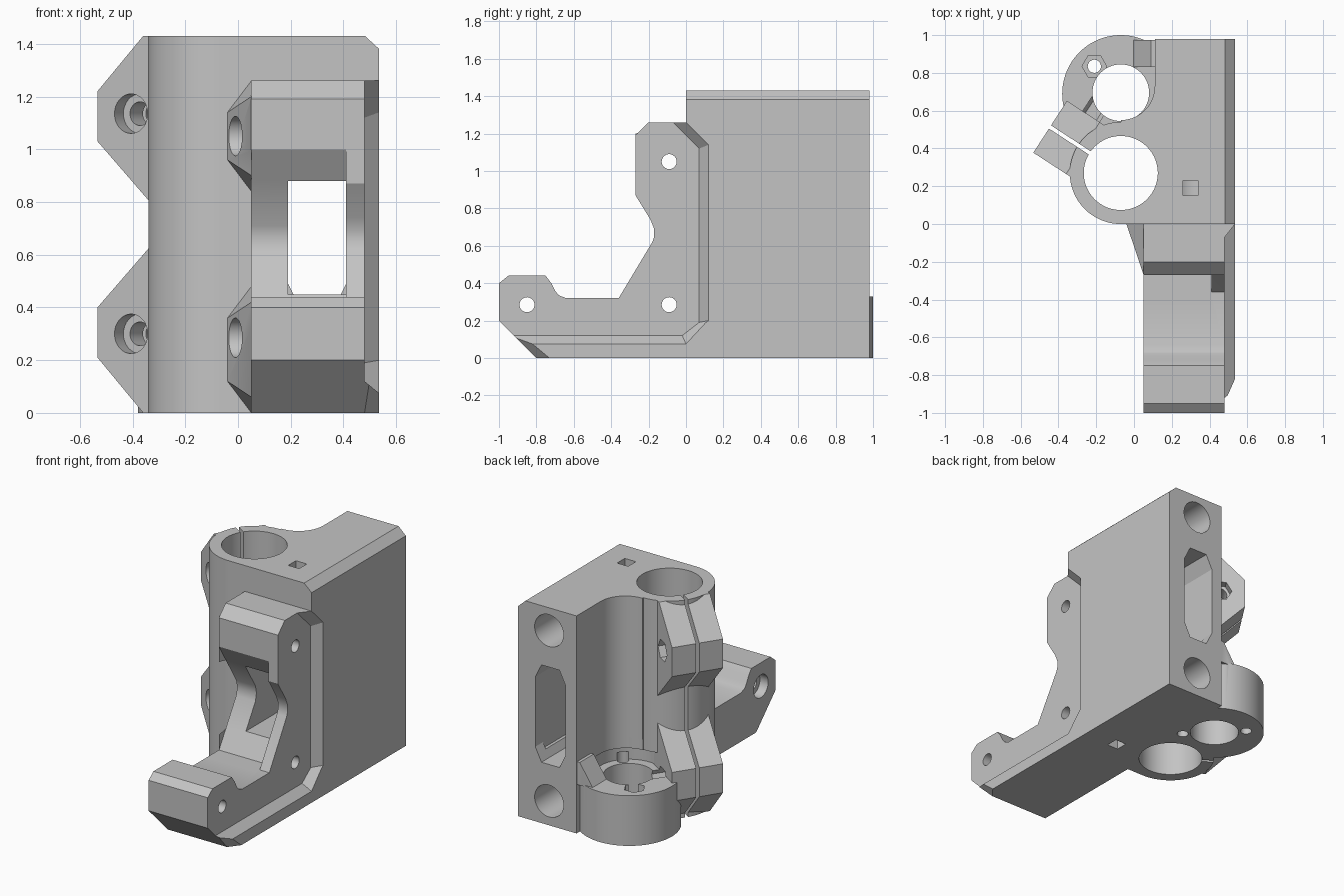
import bpy, bmesh, math
from mathutils import Vector

cube = bpy.data.objects.get("Cube")
if cube:
    bpy.data.objects.remove(cube, do_unlink=True)

grey = bpy.data.materials.new("plain grey")
grey.use_nodes = True
grey.diffuse_color = (0.55, 0.55, 0.55, 1)
grey.node_tree.nodes["Principled BSDF"].inputs["Base Color"].default_value = (0.55, 0.55, 0.55, 1)


def make(name, bm):
    bmesh.ops.recalc_face_normals(bm, faces=bm.faces)
    me = bpy.data.meshes.new(name)
    bm.to_mesh(me)
    bm.free()
    ob = bpy.data.objects.new(name, me)
    bpy.context.collection.objects.link(ob)
    me.materials.append(grey)
    return ob


def loft(name, ring_a, ring_b):
    """Solid between two matching rings of points."""
    bm = bmesh.new()
    a = [bm.verts.new(p) for p in ring_a]
    b = [bm.verts.new(p) for p in ring_b]
    bm.faces.new(a)
    bm.faces.new(b)
    for i in range(len(a)):
        j = (i + 1) % len(a)
        bm.faces.new((a[i], a[j], b[j], b[i]))
    return make(name, bm)


def prism(name, pts, axis, lo, hi):
    """Extrude a 2D outline along x, y or z."""
    place = {"x": lambda p, t: (t, p[0], p[1]),
             "y": lambda p, t: (p[0], t, p[1]),
             "z": lambda p, t: (p[0], p[1], t)}[axis]
    return loft(name, [place(p, lo) for p in pts], [place(p, hi) for p in pts])


def box(name, x0, x1, y0, y1, z0, z1):
    return prism(name, [(x0, y0), (x1, y0), (x1, y1), (x0, y1)], "z", z0, z1)


def rod(name, p0, p1, r, n=48):
    """Cylinder, or hexagon with n=6, between two points."""
    p0, p1 = Vector(p0), Vector(p1)
    q = (p1 - p0).to_track_quat("Z", "Y")
    ring = [q @ Vector((r * math.cos(2 * math.pi * i / n), r * math.sin(2 * math.pi * i / n), 0))
            for i in range(n)]
    return loft(name, [p0 + v for v in ring], [p1 + v for v in ring])


def hull(name, pts):
    bm = bmesh.new()
    for p in pts:
        bm.verts.new(p)
    bmesh.ops.convex_hull(bm, input=bm.verts)
    return make(name, bm)


def combine(target, other, operation):
    """Apply a boolean and discard the helper."""
    other.hide_render = True
    mod = target.modifiers.new("bool", "BOOLEAN")
    mod.operation, mod.solver, mod.object = operation, "EXACT", other
    bpy.context.view_layer.update()
    me = bpy.data.meshes.new_from_object(
        target.evaluated_get(bpy.context.evaluated_depsgraph_get()))
    target.modifiers.clear()
    target.data = me
    bpy.data.objects.remove(other, do_unlink=True)


def add(ob):
    combine(bracket, ob, "UNION")


def cut(ob):
    combine(bracket, ob, "DIFFERENCE")


# Clamp frame: u runs outward from the smooth rod, v runs across the slit
ROD = Vector((-0.07, 0.27, 0))
ANG = math.radians(147)
U = Vector((math.cos(ANG), math.sin(ANG), 0))
V = Vector((math.sin(ANG), -math.cos(ANG), 0))


def clamp(u, v, z):
    return ROD + U * u + V * v + Vector((0, 0, z))


# Main block and round rod sleeve as one plan outline, then the top bevel
sleeve = [(-0.07 + 0.27 * math.cos(math.radians(a)), 0.27 + 0.27 * math.sin(math.radians(a)))
          for a in range(90, 271, 4)]
bracket = prism("bearing_bracket", sleeve + [(-0.07, 0), (0.535, 0), (0.535, 0.98), (-0.07, 0.98)],
                "z", 0, 1.43)
cut(prism("top_bevel", [(0.585, 1.335), (0.465, 1.445), (0.6, 1.5)], "y", -0.2, 1.2))

# Clearance for the lead screw
cut(rod("screw_clearance", (-0.07, 0.73, -0.1), (-0.07, 0.73, 1.6), 0.18, 64))
cut(box("screw_opening", -0.3, 0.11, 0.73, 1.2, -0.1, 1.6))
cut(rod("nut_clearance", (-0.07, 0.69, 0.33), (-0.07, 0.69, 0.43), 0.205, 64))

# Rod bore through the plain sleeve
cut(rod("rod_bore", (-0.07, 0.27, -0.1), (-0.07, 0.27, 1.6), 0.195, 96))

# Lead nut flange, kept clear of the rod, with a sloped foot against the block
flange = rod("nut_flange", (-0.07, 0.69, 0), (-0.07, 0.69, 0.33), 0.31, 96)
combine(flange, rod("rod_gap", (-0.07, 0.27, -0.1), (-0.07, 0.27, 1.6), 0.23, 96), "DIFFERENCE")
add(flange)
add(hull("flange_foot", [(x, y, z) for y in (0.83, 0.975)
                         for x, z in ((-0.01, 0.32), (0.12, 0.32), (0.12, 0.47), (0.09, 0.47))]))

# Two clamp lugs, rooted inside the sleeve wall
LUG = [(0.15, 0), (0.24, 0), (0.447, 0.21), (0.447, 0.40), (0.22, 0.62), (0.15, 0.69)]
for name, outline in (("lower_lug", LUG), ("upper_lug", [(u, 1.43 - z) for u, z in LUG])):
    lug = loft(name, [clamp(u, -0.162, z) for u, z in outline],
               [clamp(u, 0.165, z) for u, z in outline])
    combine(lug, rod("rod_gap", (-0.07, 0.27, -0.1), (-0.07, 0.27, 1.6), 0.23, 96), "DIFFERENCE")
    add(lug)

# Belt arm with a deeper notch behind its side wall
arm = prism("belt_arm", [(-1, 0.20), (-0.8, 0), (0.1, 0), (0.1, 1.26), (-0.2, 1.26), (-0.27, 1.19),
                         (-0.27, 0.87), (-0.19, 0.74), (-0.17, 0.69), (-0.17, 0.65), (-0.18, 0.62),
                         (-0.36, 0.32), (-0.64, 0.32), (-0.68, 0.335), (-0.70, 0.36), (-0.72, 0.40),
                         (-0.75, 0.44), (-0.95, 0.44), (-1, 0.40)], "x", 0.05, 0.535)
notch = prism("notch", [(-0.4, 0.32), (-0.27, 0.32), (-0.09, 0.61), (-0.08, 0.66), (-0.09, 0.71),
                        (-0.27, 1.0), (-0.4, 1.0)], "x", -0.1, 0.41)
combine(arm, notch, "DIFFERENCE")

# Bevelled recess in the arm side, and the bevelled front of the ledge under it
inner = [(-1.2, 0.12), (-0.02, 0.12), (0.07, 0.19), (0.07, 1.12), (-0.07, 1.26),
         (-0.07, 1.4), (-1.2, 1.4)]
outer = [(-1.2, 0.075), (0, 0.075), (0.12, 0.20), (0.12, 1.14), (0, 1.26),
         (-0.003, 1.4), (-1.2, 1.4)]
add(arm)
cut(loft("side_recess", [(0.48, y, z) for y, z in inner],
         [(0.546, b[0] + 0.2 * (b[0] - a[0]), b[1] + 0.2 * (b[1] - a[1]))
          for a, b in zip(inner, outer)]))
bevel = [(0.535, -0.73), (0.48, -0.80), (0.48, -1.3), (0.6, -1.3), (0.6, -0.647)]
cut(loft("ledge_bevel", [(x, y + 0.12, -0.1) for x, y in bevel],
         [(x, y - 0.18, 0.15) for x, y in bevel]))

# Flared ears beside the arm
for zb, zt in ((0, 0.48), (0.84, 1.26)):
    add(hull("arm_ear", [(0.051, 0.05, zt), (-0.04, 0.05, zt - 0.12), (-0.04, 0.05, zb + 0.12),
                         (0.051, 0.05, zb), (0.051, 0, zt), (-0.04, 0, zt - 0.12),
                         (-0.04, 0, zb + 0.12), (0.051, 0, zb),
                         (0.051, -0.27, zt - 0.06), (0.051, -0.27, zb + 0.06)]))

# Clear the ears out of the rod bore, then drill the screw bores
cut(rod("rod_bore", (-0.07, 0.27, -0.1), (-0.07, 0.27, 1.6), 0.196, 96))
cut(rod("screw_bore", (-0.07, 0.695, -0.1), (-0.07, 0.695, 0.5), 0.15, 64))
cut(rod("nut_screw_hole", (-0.21, 0.835, -0.1), (-0.21, 0.835, 0.5), 0.035, 24))
cut(rod("nut_screw_hole", (0.07, 0.555, -0.1), (0.07, 0.555, 0.38), 0.035, 24))
cut(rod("nut_hex", (-0.21, 0.835, 0.2), (-0.21, 0.835, 0.5), 0.065, 6))

# Clamp slit and bolts
slit = [(0.12, -0.1), (0.6, -0.1), (0.6, 1.6), (0.12, 1.6)]
cut(loft("slit", [clamp(u, -0.01, z) for u, z in slit], [clamp(u, 0.01, z) for u, z in slit]))
for z in (0.30, 1.135):
    cut(rod("bolt_hole", clamp(0.295, -0.3, z), clamp(0.295, 0.3, z), 0.045, 32))
    cut(rod("bolt_head", clamp(0.295, -0.3, z), clamp(0.295, -0.10, z), 0.075, 32))
    cut(rod("bolt_nut", clamp(0.295, 0.11, z), clamp(0.295, 0.3, z), 0.07, 6))

# Horizontal rod sockets with square vents
for z, v0, v1 in ((0.16, -0.1, 0.16), (1.28, 1.28, 1.6)):
    cut(rod("rod_socket", (0.31, 0.12, z), (0.31, 1.1, z), 0.105, 48))
    cut(box("vent", 0.26, 0.34, 0.15, 0.23, v0, v1))

# Belt channel: tall eight-sided pocket behind, plain window in front
cut(prism("belt_pocket", [(0.19, 0.49), (0.235, 0.40), (0.365, 0.40), (0.41, 0.49),
                          (0.41, 0.95), (0.365, 1.04), (0.235, 1.04), (0.19, 0.95)], "y", 0.3, 1.1))
cut(box("belt_window", 0.19, 0.41, -0.3, 0.9, 0.45, 0.88))

# Cross bolts through the arm
for y, z in ((-0.09, 1.05), (-0.09, 0.285), (-0.85, 0.285)):
    cut(rod("cross_hole", (-0.2, y, z), (0.7, y, z), 0.04, 32))
    cut(rod("cross_head", (-0.2, y, z), (0.11, y, z), 0.075, 32))

# Finish
bpy.ops.object.select_all(action="DESELECT")
bracket.select_set(True)
bpy.context.view_layer.objects.active = bracket
bpy.ops.object.shade_smooth_by_angle(angle=math.radians(25))
